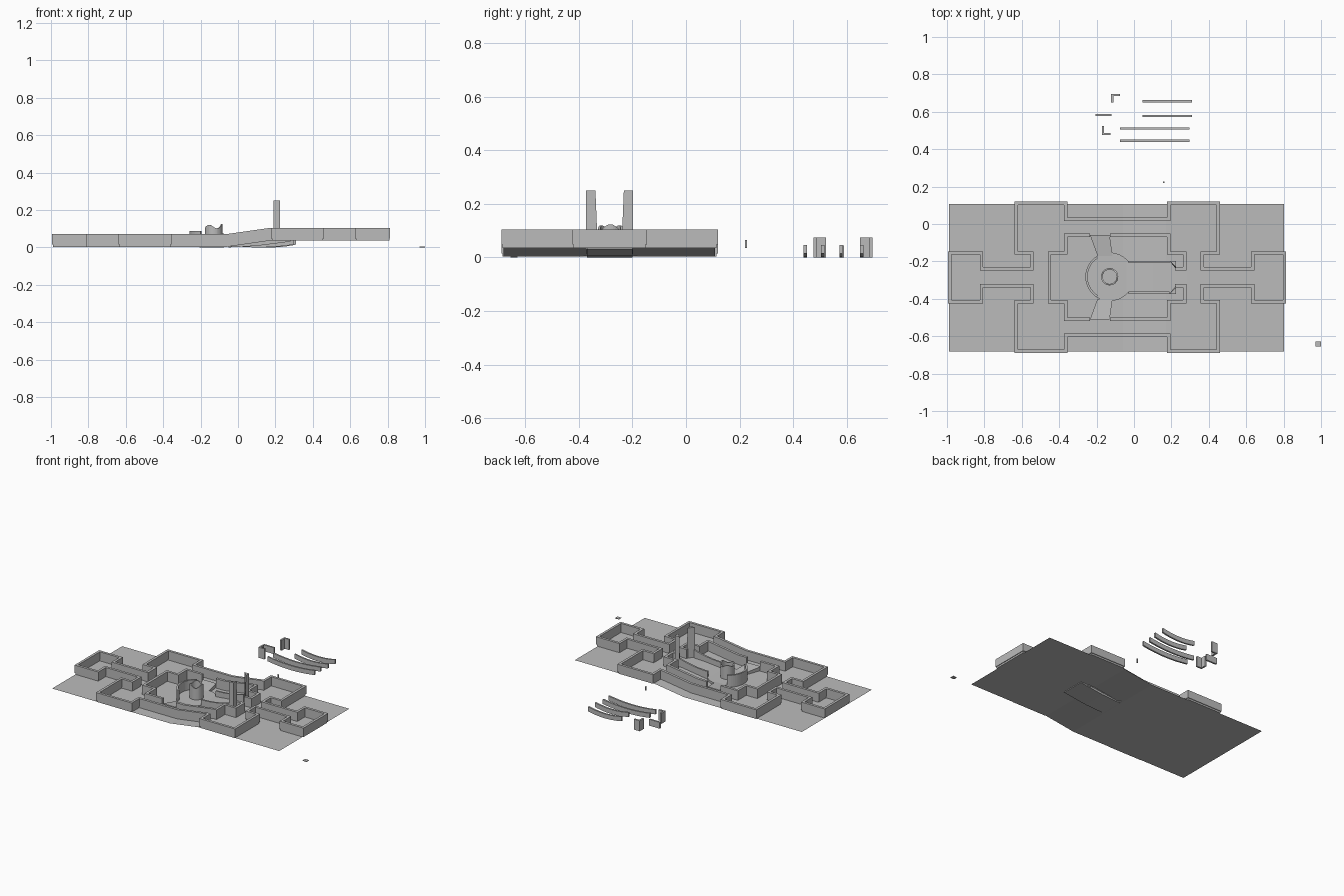
import bpy, bmesh, math
from mathutils import Vector

if "Cube" in bpy.data.objects:
    bpy.data.objects.remove(bpy.data.objects["Cube"])

grey = bpy.data.materials.new("stone grey")
grey.use_nodes = True
grey.diffuse_color = (0.5, 0.5, 0.5, 1)
grey.node_tree.nodes["Principled BSDF"].inputs["Base Color"].default_value = (0.5, 0.5, 0.5, 1)

CX, CY = -0.09, -0.285      # centre of the courtyard
TX, TY = -0.13, -0.282      # centre of the round terrace
BEND0, BEND1 = -0.06, 0.17  # start and end of the slope


def ground(x):
    t = min(1, max(0, (x - BEND0) / (BEND1 - BEND0)))
    return 0.003 + 0.033 * t


def finish(name, bm):
    bmesh.ops.recalc_face_normals(bm, faces=bm.faces)
    mesh = bpy.data.meshes.new(name)
    bm.to_mesh(mesh)
    bm.free()
    mesh.materials.append(grey)
    obj = bpy.data.objects.new(name, mesh)
    bpy.context.collection.objects.link(obj)
    return obj


def sweep(name, rings, closed=False):
    """Skin a list of equal cross-sections."""
    bm = bmesh.new()
    rows = [[bm.verts.new(p) for p in ring] for ring in rings]
    pairs = list(zip(rows, rows[1:]))
    if closed:
        pairs.append((rows[-1], rows[0]))
    for a, b in pairs:
        for i in range(len(a)):
            j = (i + 1) % len(a)
            bm.faces.new((a[i], a[j], b[j], b[i]))
    if not closed:
        bm.faces.new(rows[0])
        bm.faces.new(rows[-1])
    return finish(name, bm)


def wall(name, path, closed=False, low=0.012, high=0.068, width=0.018, base=ground):
    """Wall of constant thickness that follows the slope of the ground."""
    pts = []
    src = [Vector(p) for p in path]
    for a, b in zip(src, src[1:] + (src[:1] if closed else [])):
        pts.append(a)
        cuts = [(x - a.x) / (b.x - a.x) for x in (BEND0, BEND1) if abs(b.x - a.x) > 0.001]
        pts += [a.lerp(b, t) for t in sorted(cuts) if 0.001 < t < 0.999]
    if not closed:
        pts.append(src[-1])
    rings, n = [], len(pts)
    for i, p in enumerate(pts):
        before = pts[i - 1] if closed or i else p * 2 - pts[1]
        after = pts[(i + 1) % n] if closed or i < n - 1 else p * 2 - pts[i - 1]
        d0, d1 = (p - before).normalized(), (after - p).normalized()
        n0, n1 = Vector((-d0.y, d0.x)), Vector((-d1.y, d1.x))
        off = (n0 + n1) / (1 + n0.dot(n1)) * width / 2
        z = base(p.x)
        l, r = p + off, p - off
        rings.append([(l.x, l.y, z + low), (l.x, l.y, z + high),
                      (r.x, r.y, z + high), (r.x, r.y, z + low)])
    return sweep(name, rings, closed)


def box(name, x0, x1, y0, y1, z0, z1):
    return sweep(name, [[(x0, y0, z), (x1, y0, z), (x1, y1, z), (x0, y1, z)] for z in (z0, z1)])


def strip(name, x0, x1, y, shape, width=0.012, steps=14):
    """Curved upright strip; shape(t) gives its bottom and top."""
    rings = []
    for i in range(steps + 1):
        t = i / steps
        x = x0 + (x1 - x0) * t
        lo, hi = shape(t)
        rings.append([(x, y - width / 2, lo), (x, y - width / 2, hi),
                      (x, y + width / 2, hi), (x, y + width / 2, lo)])
    return sweep(name, rings)


# Sloping ground sheet
bm = bmesh.new()
rows = [[bm.verts.new((x, y, ground(x))) for y in (-0.682, 0.108)]
        for x in (-0.99, BEND0, BEND1, 0.803)]
for a, b in zip(rows, rows[1:]):
    bm.faces.new((a[0], b[0], b[1], a[1]))
finish("ground", bm)

# Outer wall, one quarter mirrored round the centre
quarter = [(0.895, 0.13), (0.725, 0.13), (0.725, 0.045), (0.455, 0.045), (0.455, 0.13),
           (0.54, 0.13), (0.54, 0.395), (0.275, 0.395), (0.275, 0.31)]
half = quarter + [(-u, v) for u, v in reversed(quarter)]
loop = half + [(u, -v) for u, v in reversed(half)]
outer = [(CX + u, CY + v) for u, v in loop]
wall("outer_wall", outer, closed=True)
wall("outer_wall_footing", outer, closed=True, low=0, high=0.012, width=0.008)

# Inner wall, broken by the side bridges and the gate
east = [(-0.037, 0.225), (0.275, 0.225), (0.275, 0.13), (0.362, 0.13), (0.362, 0.045), (0.31, 0.045)]
for side, s in (("back", 1), ("front", -1)):
    wall("inner_wall_east_" + side, [(CX + u, CY + s * v) for u, v in east], low=0)
west = [(-0.145, 0.225), (-0.275, 0.225), (-0.275, 0.13), (-0.362, 0.13)]
west += [(u, -v) for u, v in reversed(west)]
wall("inner_wall_west", [(CX + u, CY + v) for u, v in west], low=0)


# Round terrace with a low parapet on its west side
def circle(r, z, count=32):
    return [(TX + r * math.cos(2 * math.pi * i / count),
             TY + r * math.sin(2 * math.pi * i / count), z) for i in range(count)]


sweep("terrace", [circle(0.13, 0.004), circle(0.13, 0.02)])
arc = [math.radians(a) for a in range(123, 238, 6)]
wall("terrace_parapet", [(TX + 0.124 * math.cos(a), TY + 0.124 * math.sin(a)) for a in arc],
     low=0, high=0.085, width=0.012)

# Hollow tower with an uneven rim
rings = []
for i in range(32):
    a = 2 * math.pi * i / 32
    top = 0.112 + 0.009 * math.cos(3 * a) + 0.003 * math.cos(2 * a)
    rings.append([(TX + r * math.cos(a), TY + r * math.sin(a), z)
                  for r, z in ((0.046, 0.018), (0.046, top), (0.038, top), (0.038, 0.018))])
sweep("tower", rings, closed=True)

# Side bridges from the inner wall to the terrace
for side, s in (("back", 1), ("front", -1)):
    ends = [(-0.235, -0.13, 0.225, 0.032), (-0.195, -0.115, 0.115, 0.02)]
    sweep("side_bridge_" + side,
          [[(x0, CY + s * v, 0.004), (x1, CY + s * v, 0.004), (x1, CY + s * v, z), (x0, CY + s * v, z)]
           for x0, x1, v, z in ends])

# Ramp from the terrace to the gate, with curved rails
sweep("ramp", [[(x, -0.37, lo), (x, -0.2, lo), (x, -0.2, hi), (x, -0.37, hi)]
               for x, lo, hi in ((-0.05, 0, 0.019), (0.1, 0.008, 0.034), (0.28, 0.031, 0.04))])
for side, y in (("back", -0.203), ("front", -0.367)):
    strip("ramp_rail_" + side, -0.03, 0.19, y,
          lambda t: (0.008 + 0.025 * t, 0.062 + 0.033 * t * t))

# Gate pillars, three-sided and slightly tapered
for side, s in (("back", 1), ("front", -1)):
    sweep("gate_pillar_" + side,
          [[(0.19, CY + s * 0.088, z), (0.225, CY + s * 0.088, z), (0.225, CY + s * v, z)]
           for z, v in ((0.03, 0.044), (0.25, 0.053))])

# Loose curved rails behind the ground
for i, (x0, x1, y) in enumerate([(0.045, 0.31, 0.656), (0.045, 0.31, 0.578),
                                 (-0.075, 0.297, 0.51), (-0.075, 0.297, 0.445)]):
    def sag(t):
        z = 0.015 * (2 * t - 1) ** 2
        return z, z + 0.032
    strip("loose_rail_%d" % (i + 1), x0, x1, y, sag)

# Loose corner and straight wall pieces
flat = lambda x: 0
wall("loose_corner_back", [(-0.075, 0.69), (-0.116, 0.69), (-0.116, 0.65)],
     low=0, high=0.075, width=0.012, base=flat)
wall("loose_corner_front", [(-0.125, 0.481), (-0.166, 0.481), (-0.166, 0.523)],
     low=0, high=0.075, width=0.012, base=flat)
box("loose_panel", -0.205, -0.12, 0.577, 0.589, 0, 0.045)
box("loose_peg", 0.156, 0.164, 0.22, 0.228, 0.036, 0.065)
box("loose_tile", 0.97, 1.0, -0.655, -0.628, 0, 0.004)
